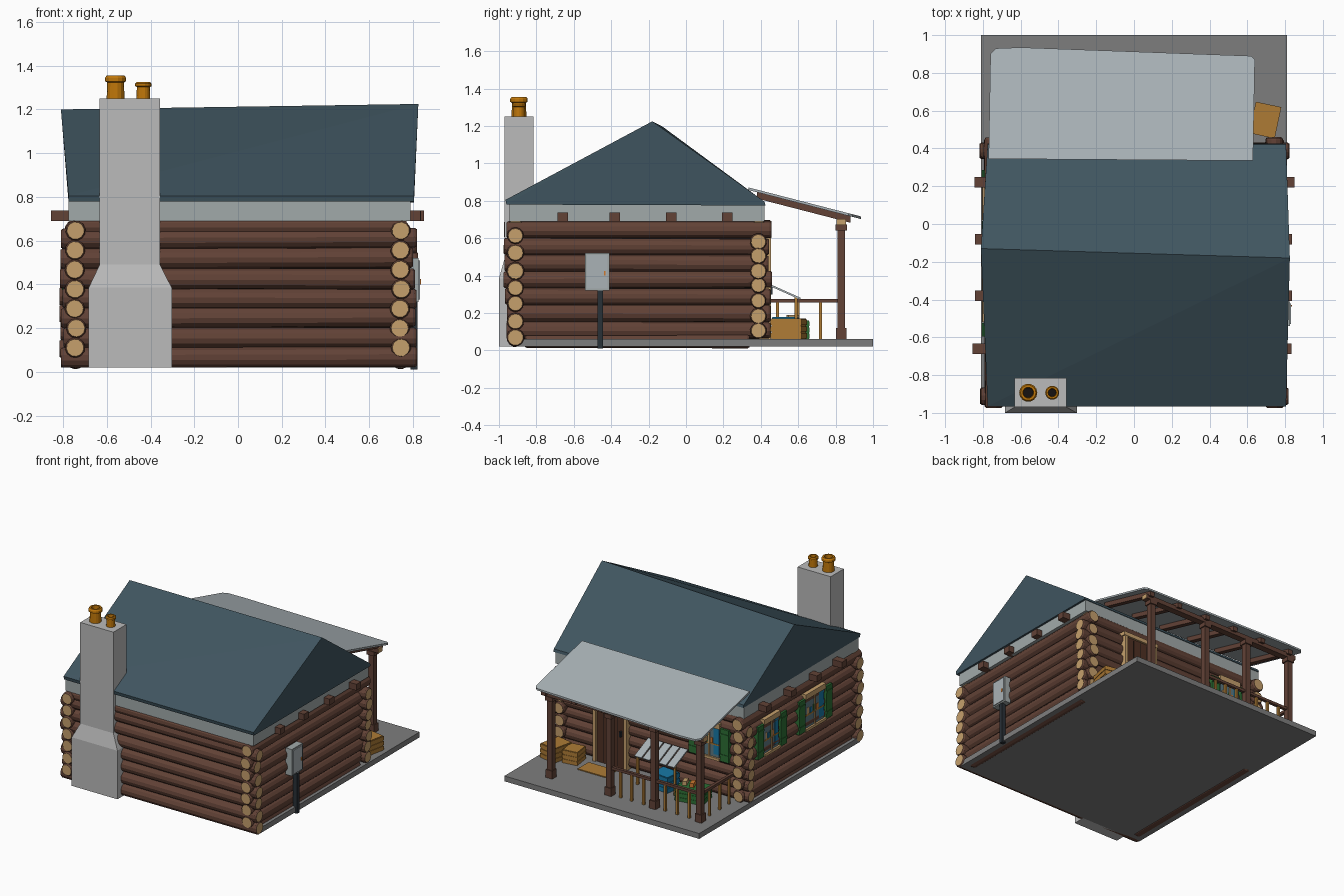
import bpy, bmesh, math, random
from mathutils import Vector, Matrix

if "Cube" in bpy.data.objects:
    bpy.data.objects.remove(bpy.data.objects["Cube"])
random.seed(4)
MATS = {}

def mat(name, rgb):
    m = bpy.data.materials.new(name)
    m.diffuse_color = tuple((c / 255) ** 2.2 for c in rgb) + (1,)
    m.use_nodes = True
    m.node_tree.nodes["Principled BSDF"].inputs["Base Color"].default_value = m.diffuse_color
    MATS[name] = m

for n, c in dict(bark=(98, 68, 57), cut=(196, 158, 108), roof=(66, 86, 96), porch=(168, 177, 181),
                 band=(160, 168, 168), stone=(185, 185, 185), slab=(125, 125, 125), pot=(190, 118, 18),
                 green=(48, 110, 55), tan=(172, 122, 56), blue=(30, 120, 165), dark=(45, 52, 58),
                 black=(28, 25, 24), glass=(95, 120, 128), door=(80, 52, 40), orange=(205, 120, 50)).items():
    mat(n, c)

def finish(name, bm, *mats):
    me = bpy.data.meshes.new(name)
    bmesh.ops.recalc_face_normals(bm, faces=bm.faces)
    bm.to_mesh(me)
    bm.free()
    ob = bpy.data.objects.new(name, me)
    bpy.context.collection.objects.link(ob)
    for m in mats:
        me.materials.append(MATS[m])
    return ob

def box(name, x, y, z, m, rot=0, tilt=0):
    """Box from (min, max) ranges, turned about z and tilted about x."""
    bm = bmesh.new()
    bmesh.ops.create_cube(bm, size=1)
    bmesh.ops.scale(bm, vec=(x[1] - x[0], y[1] - y[0], z[1] - z[0]), verts=bm.verts)
    ob = finish(name, bm, m)
    ob.location = [(a + b) / 2 for a, b in (x, y, z)]
    ob.rotation_euler = (tilt, 0, math.radians(rot))
    return ob

def hull(name, pts, m):
    bm = bmesh.new()
    for p in pts:
        bm.verts.new(p)
    bmesh.ops.convex_hull(bm, input=bm.verts)
    bmesh.ops.dissolve_limit(bm, angle_limit=0.002, verts=bm.verts, edges=bm.edges)
    return finish(name, bm, m)

def log(name, a, b, r):
    """Tapered log with a bevelled bark rim and pale cut ends."""
    a, b = Vector(a), Vector(b)
    d = (b - a).normalized()
    q = d.to_track_quat('Z', 'Y').to_matrix()
    L, n = (b - a).length, 12
    r2 = r * random.uniform(0.95, 1.04)
    spin = random.random()
    bm = bmesh.new()
    rings = []
    for z, rr in ((0, r * .86), (.01, r), (L - .01, r2), (L, r2 * .86)):
        rings.append([bm.verts.new(a + q @ Vector((rr * math.cos(t), rr * math.sin(t), z)))
                      for t in (2 * math.pi * i / n + spin for i in range(n))])
    for p, s in zip(rings, rings[1:]):
        for i in range(n):
            bm.faces.new((p[i], p[(i + 1) % n], s[(i + 1) % n], s[i]))
    for ring in (rings[0], rings[-1]):
        bm.faces.new(ring).material_index = 1
    return finish(name, bm, 'bark', 'cut')

def lathe(name, prof, loc, m, n=14):
    bm = bmesh.new()
    rings = [[bm.verts.new((r * math.cos(2 * math.pi * i / n), r * math.sin(2 * math.pi * i / n), z))
              for i in range(n)] for r, z in prof]
    for p, s in zip(rings, rings[1:]):
        for i in range(n):
            bm.faces.new((p[i], p[(i + 1) % n], s[(i + 1) % n], s[i]))
    bm.faces.new(rings[0])
    bm.faces.new(rings[-1]).material_index = 1
    ob = finish(name, bm, m, 'black')
    ob.location = loc
    return ob

# Ground slab and dark core behind the logs
box('slab', (-.81, .81), (-.91, 1), (.02, .06), 'slab')
box('wall_core', (-.735, .735), (-.9, .38), (.03, .7), 'black')

# Log walls
j = lambda s=.01: random.uniform(-s, s)
for i in range(7):
    z = .11 + .0893 * i
    for s in (-1, 1):
        log('side_log', (s * .743 + j(.004), -.965 + j(), z), (s * .743 + j(.004), .45 + j(), z + j(.005)), .046)
    z = .065 + .0905 * i
    log('front_log', (-.805 + j(), -.912, z), (.81 + j(), -.912, z + j(.006)), .047)
    z = .105 + .08 * i
    log('back_log', (-.81 + j(), .387, z), (.815 + j(), .387, z + j(.004)), .044)
for y in (-.912, .39):
    log('top_log', (-.77, y, .665), (.77, y, .665), .04)
for x in (-.743, .743):
    log('sill_log', (x, -.86, .055), (x, .34, .055), .043)

# Eaves band, ceiling beams and main roof
box('eaves_band', (-.775, .79), (-.945, .42), (.69, .785), 'band')
for y in (-.66, -.38, -.08, .22):
    box('ceiling_beam', (-.85 + j(), .845 + j()), (y - .028, y + .028), (.69, .737), 'bark')
hull('main_roof', [(x, y, z) for x in (-.775, .805) for y, z in
                   ((-.96, .78), (-.965, .805), (.425, .775), (.42, .795))] +
     [(-.81, -.13, 1.2), (.825, -.18, 1.225)], 'roof')

# Chimney with two pots
def frustum(name, lo, hi, m):
    hull(name, [(x, y, q[4]) for q in (lo, hi) for x in q[:2] for y in q[2:4]], m)
B, T = (-.683, -.303, -1, -.82), (-.633, -.357, -.97, -.815)
frustum('chimney_base', B + (.02,), B + (.385,), 'stone')
frustum('chimney_shoulder', B + (.385,), T + (.49,), 'stone')
frustum('chimney_shaft', T + (.49,), T + (1.25,), 'stone')
for x, r, h in ((-.56, .048, .105), (-.433, .037, .075)):
    lathe('chimney_pot', [(r * .85, 0), (r * .8, h * .7), (r, h * .75), (r, h * .9), (r * .85, h),
                          (r * .6, h), (r * .55, h * .5)], (x, -.893, 1.25), 'pot')

# Porch roof, rafters, beam and posts
outline = [(-.77, .345), (.63, .335), (.64, .87), (.62, .89), (-.6, .935), (-.73, .93), (-.76, .9)]
roof_z = lambda y: .87 - (y - .34) * .258
hull('porch_roof', [(x, y, roof_z(y) - t) for x, y in outline for t in (0, .014)], 'porch')
for i in range(6):
    x = -.68 + .25 * i
    hull('porch_rafter', [(x + s, y, roof_z(y) - t) for s in (-.018, .018) for y in (.38, .88)
                          for t in (.014, .048)], 'bark')
box('porch_beam', (-.74, .6), (.805, .855), (.67, .703), 'bark')
for x in (-.745, .6):
    box('beam_end', (x, x + .005), (.805, .855), (.67, .703), 'cut')
POSTS = (.54, .05, -.32, -.7)
for x in POSTS:
    box('porch_post', (x - .021, x + .021), (.809, .851), (.06, .68), 'bark')
    box('post_foot', (x - .027, x + .027), (.803, .857), (.06, .12), 'bark')
    box('post_cap', (x - .03, x + .03), (.8, .86), (.64, .672), 'bark')

# Porch railing
for z in (.265,):
    box('back_rail', (-.7, .05), (.82, .842), (z - .01, z + .01), 'bark')
    box('side_rail', (-.711, -.689), (.44, .83), (z - .01, z + .01), 'bark')
for x in (-.04, -.13, -.23, -.41, -.51, -.61):
    box('back_baluster', (x - .008, x + .008), (.823, .839), (.06, .256), 'tan')
for y in (.49, .6, .72):
    box('side_baluster', (-.708, -.692), (y - .008, y + .008), (.06, .256), 'tan')

# Door with plank joints and pale frame
box('door', (.2, .43), (.39, .443), (.06, .6), 'door')
for x in (.257, .315, .373):
    box('door_joint', (x - .002, x + .002), (.44, .4445), (.07, .59), 'black')
for x in (.175, .435):
    box('door_jamb', (x, x + .026), (.39, .455), (.06, .6), 'cut')
box('door_lintel', (.165, .471), (.39, .458), (.6, .63), 'cut')
box('door_handle', (.222, .234), (.44, .462), (.3, .34), 'dark')
box('door_mat', (.23, .46), (.5, .63), (.06, .067), 'tan')

# Windows with shutters; built facing +y, then turned onto their wall
def window(loc, rot, w):
    M = Matrix.Translation(loc) @ Matrix.Rotation(math.radians(rot), 4, 'Z')
    def part(name, x, y, z, m):
        ob = box(name, x, y, z, m)
        ob.matrix_world = M @ Matrix.Translation(ob.location)
    h = w / 2
    part('window_pane', (-h, h), (-.03, .002), (.35, .57), 'glass')
    part('window_curtain', (-h, -h * .45), (0, .004), (.37, .57), 'blue')
    part('window_shelf', (-h, h), (0, .006), (.44, .45), 'tan')
    for k, c in enumerate(('orange', 'green', 'blue', 'cut')):
        x = -h * .35 + k * h * .33
        part('shelf_jar', (x, x + h * .2), (0, .005), (.45, .49 + .01 * (k % 2)), c)
    part('window_mullion', (-.006, .006), (0, .01), (.35, .57), 'cut')
    part('window_sill', (-h - .01, h + .01), (-.03, .016), (.33, .35), 'cut')
    part('window_lintel', (-h - .01, h + .01), (-.03, .014), (.57, .61), 'cut')
    for s in (-1, 1):
        c = s * (h + .05)
        part('shutter', (c - .036, c + .036), (-.03, .012), (.335, .58), 'green')
        for z in (.375, .53):
            part('shutter_batten', (c - .036, c + .036), (.01, .016), (z, z + .015), 'green')

window((-.788, .115, 0), 90, .17)
window((-.788, -.4, 0), 90, .22)
window((-.5, .433, 0), 0, .16)

# Meter box on its dark pole
box('meter_box', (.775, .826), (-.54, -.41), (.32, .52), 'band')
box('meter_box_lid', (.82, .832), (-.53, -.42), (.33, .51), 'porch')
box('meter_latch', (.83, .836), (-.438, -.43), (.4, .425), 'orange')
box('meter_pole', (.79, .822), (-.472, -.445), (.01, .32), 'dark')

# Porch crates: solid body with proud slats
def crate(name, c, s, rot, m):
    box(name, *[(c[k] - s[k] / 2, c[k] + s[k] / 2) for k in range(3)], m, rot)
    for k in (-1, 0, 1):
        z = c[2] + k * s[2] * .33
        box(name + '_slat', (c[0] - s[0] * .53, c[0] + s[0] * .53), (c[1] - s[1] * .53, c[1] + s[1] * .53),
            (z - s[2] * .13, z + s[2] * .13), m, rot)

crate('wood_crate', (.695, .55, .115), (.13, .16, .11), -12, 'tan')
crate('wood_crate', (.56, .53, .11), (.11, .12, .1), 8, 'tan')
crate('green_crate', (-.46, .57, .11), (.2, .14, .1), 10, 'green')
crate('blue_crate', (-.2, .53, .12), (.14, .12, .12), -6, 'blue')
for k in range(3):
    box('crate_goods', (-.53 + .06 * k, -.5 + .06 * k), (.54, .6), (.15, .19), 'orange' if k % 2 else 'cut', 20)

# Slatted sloping board with its legs
for k in range(5):
    x = -.33 + .068 * k
    box('stand_slat', (x, x + .058), (.44, .62), (.308, .318), 'porch', 0, -.42)
for x in (-.32, -.01):
    box('stand_leg', (x - .008, x + .008), (.58, .596), (.06, .285), 'tan')
